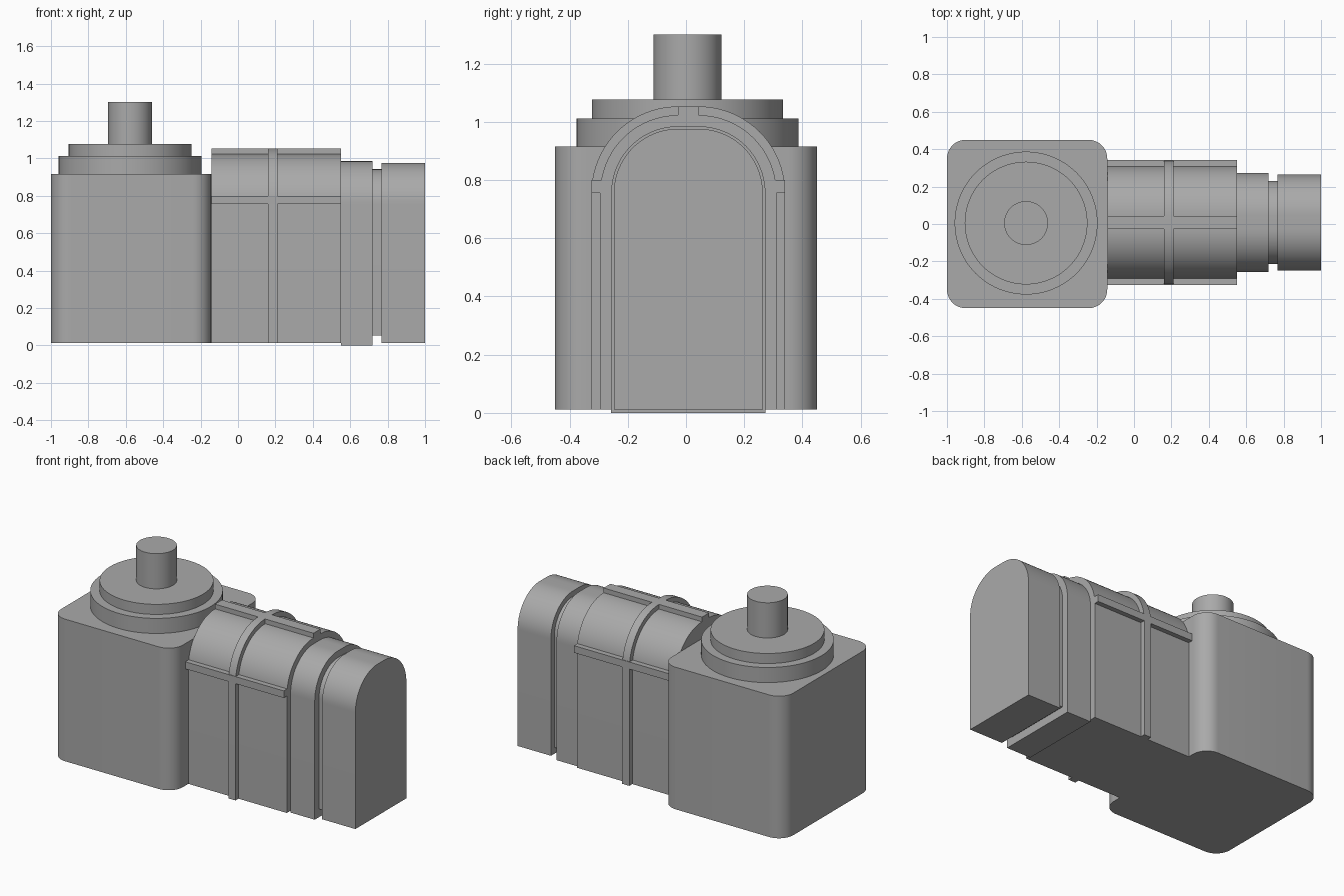
import bpy, bmesh
from math import sin, cos, pi, radians

cube = bpy.data.objects.get("Cube")
if cube:
    bpy.data.objects.remove(cube, do_unlink=True)

grey = bpy.data.materials.new("plain grey")
grey.use_nodes = True
colour = (0.4, 0.4, 0.4, 1)
grey.diffuse_color = colour
grey.node_tree.nodes["Principled BSDF"].inputs["Base Color"].default_value = colour

AXIS_Y = 0.008       # centre line of the motor
SHOULDER = 0.755     # height where the motor's rounded top begins
FLAT = 0.035         # half width of the motor's flat crown


def prism(name, outline, offset):
    """Extrude a closed outline of 3D points along an offset."""
    bm = bmesh.new()
    face = bm.faces.new([bm.verts.new(p) for p in outline])
    ext = bmesh.ops.extrude_face_region(bm, geom=[face], use_keep_orig=True)
    moved = [v for v in ext["geom"] if isinstance(v, bmesh.types.BMVert)]
    bmesh.ops.translate(bm, verts=moved, vec=offset)
    bmesh.ops.recalc_face_normals(bm, faces=bm.faces)
    mesh = bpy.data.meshes.new(name)
    bm.to_mesh(mesh)
    bm.free()
    mesh.materials.append(grey)
    obj = bpy.data.objects.new(name, mesh)
    bpy.context.collection.objects.link(obj)
    bpy.ops.object.select_all(action="DESELECT")
    obj.select_set(True)
    bpy.context.view_layer.objects.active = obj
    bpy.ops.object.shade_smooth_by_angle(angle=radians(30))
    return obj


def arc(cx, cy, r, start, end, steps):
    angles = [start + (end - start) * i / steps for i in range(steps + 1)]
    return [(cx + r * cos(a), cy + r * sin(a)) for a in angles]


def arch(name, x0, x1, half, bottom):
    """Motor section: straight sides, two rounded shoulders and a flat crown."""
    r = half - FLAT
    pts = [(AXIS_Y - half, bottom), (AXIS_Y + half, bottom)]
    pts += arc(AXIS_Y + FLAT, SHOULDER, r, 0, pi / 2, 20)
    pts += arc(AXIS_Y - FLAT, SHOULDER, r, pi / 2, pi, 20)
    return prism(name, [(x0, y, z) for y, z in pts], (x1 - x0, 0, 0))


def disc(name, r, z0, z1):
    pts = arc(-0.577, 0.005, r, 0, 2 * pi, 96)[:-1]
    return prism(name, [(x, y, z0) for x, y in pts], (0, 0, z1 - z0))


def bar(name, x0, x1, y0, y1, z0, z1):
    return prism(name, [(x0, y0, z0), (x1, y0, z0), (x1, y1, z0), (x0, y1, z0)],
                 (0, 0, z1 - z0))


# Gearbox housing with rounded upright edges
x0, x1, half, r = -1.0, -0.143, 0.45, 0.1
corners = [(x1 - r, half - r), (x0 + r, half - r), (x0 + r, r - half), (x1 - r, r - half)]
outline = []
for i, (cx, cy) in enumerate(corners):
    outline += arc(cx, cy, r, i * pi / 2, (i + 1) * pi / 2, 12)
prism("gearbox_housing", [(x, y, 0.012) for x, y in outline], (0, 0, 0.904))

# Flange and output shaft
disc("lower_flange", 0.382, 0.916, 1.012)
disc("upper_flange", 0.328, 1.012, 1.076)
disc("output_shaft", 0.117, 1.076, 1.3)

# Motor sections
arch("motor_body", -0.143, 0.55, 0.303, 0.012)
arch("motor_band", 0.16, 0.21, 0.333, 0.012)
arch("motor_collar", 0.55, 0.72, 0.265, 0.0)
arch("motor_neck", 0.72, 0.766, 0.222, 0.052)
arch("motor_end_cap", 0.766, 1.0, 0.256, 0.012)

# Lengthwise ribs on the crown and both sides
bar("top_rib", -0.143, 0.55, AXIS_Y - FLAT, AXIS_Y + FLAT, 1.0, 1.053)
for name, side in (("left_rib", 1), ("right_rib", -1)):
    ys = sorted((AXIS_Y + side * 0.28, AXIS_Y + side * 0.333))
    bar(name, -0.143, 0.55, ys[0], ys[1], SHOULDER, 0.8)
